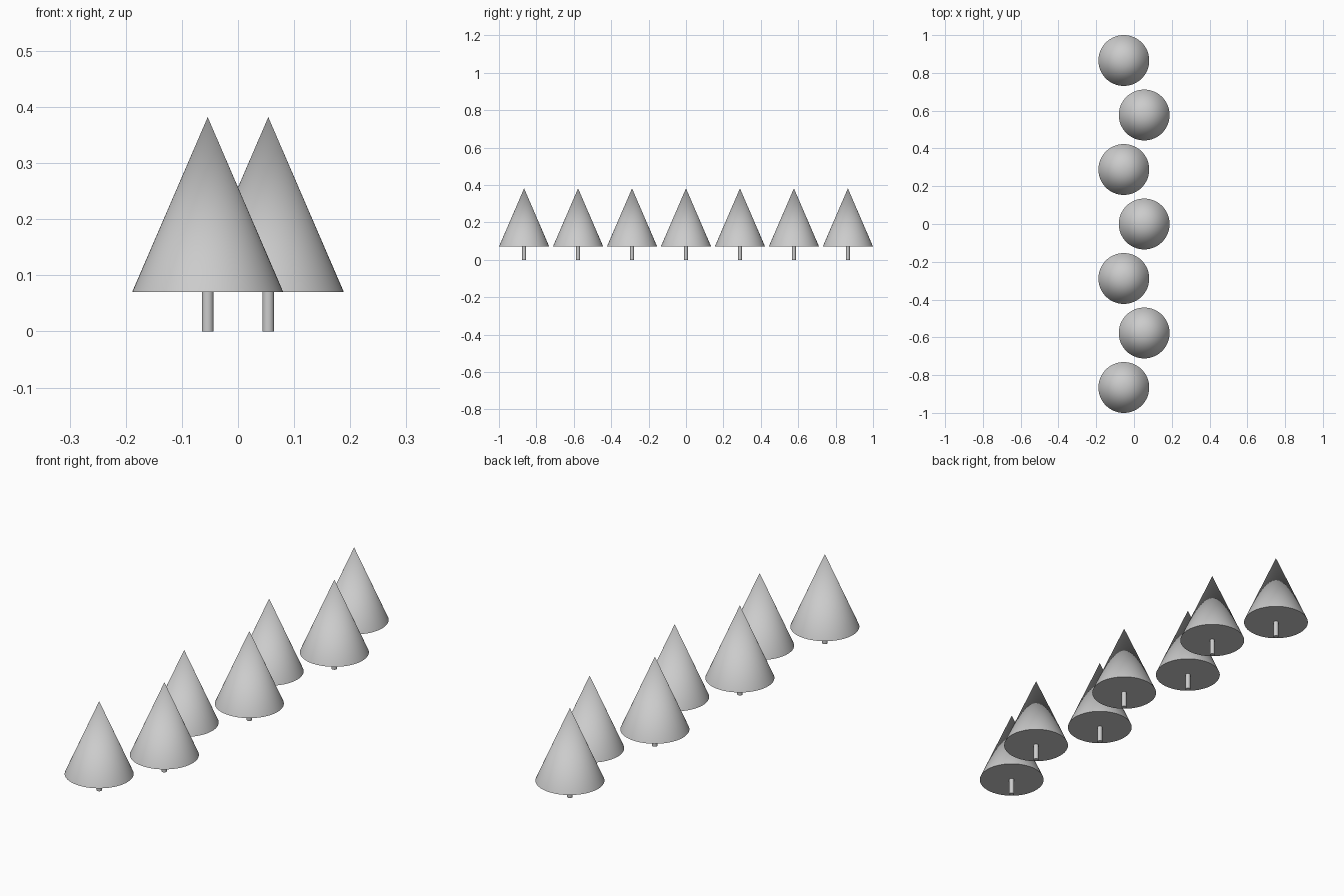
import bpy
import math

if "Cube" in bpy.data.objects:
    bpy.data.objects.remove(bpy.data.objects["Cube"])

SPACING = 0.2885    # distance between trees along the row
STAGGER = 0.054     # zigzag offset to each side
CROWN_R, CROWN_Z, TOP_Z = 0.1345, 0.0705, 0.382
TRUNK_R = 0.0105


def finish(name):
    obj = bpy.context.object
    obj.name = name
    bpy.ops.object.shade_smooth_by_angle(angle=math.radians(30))


def tree(x, y, n):
    # Trunk, standing on the ground and meeting the crown
    bpy.ops.mesh.primitive_cylinder_add(
        vertices=32, radius=TRUNK_R, depth=CROWN_Z,
        location=(x, y, CROWN_Z / 2))
    finish(f"trunk_{n}")
    # Conical crown with a closed underside
    height = TOP_Z - CROWN_Z
    bpy.ops.mesh.primitive_cone_add(
        vertices=64, radius1=CROWN_R, radius2=0, depth=height,
        location=(x, y, CROWN_Z + height / 2))
    finish(f"crown_{n}")


# Seven trees in a staggered row
for i in range(7):
    side = -1 if i % 2 == 0 else 1
    tree(side * STAGGER, (i - 3) * SPACING, i + 1)
